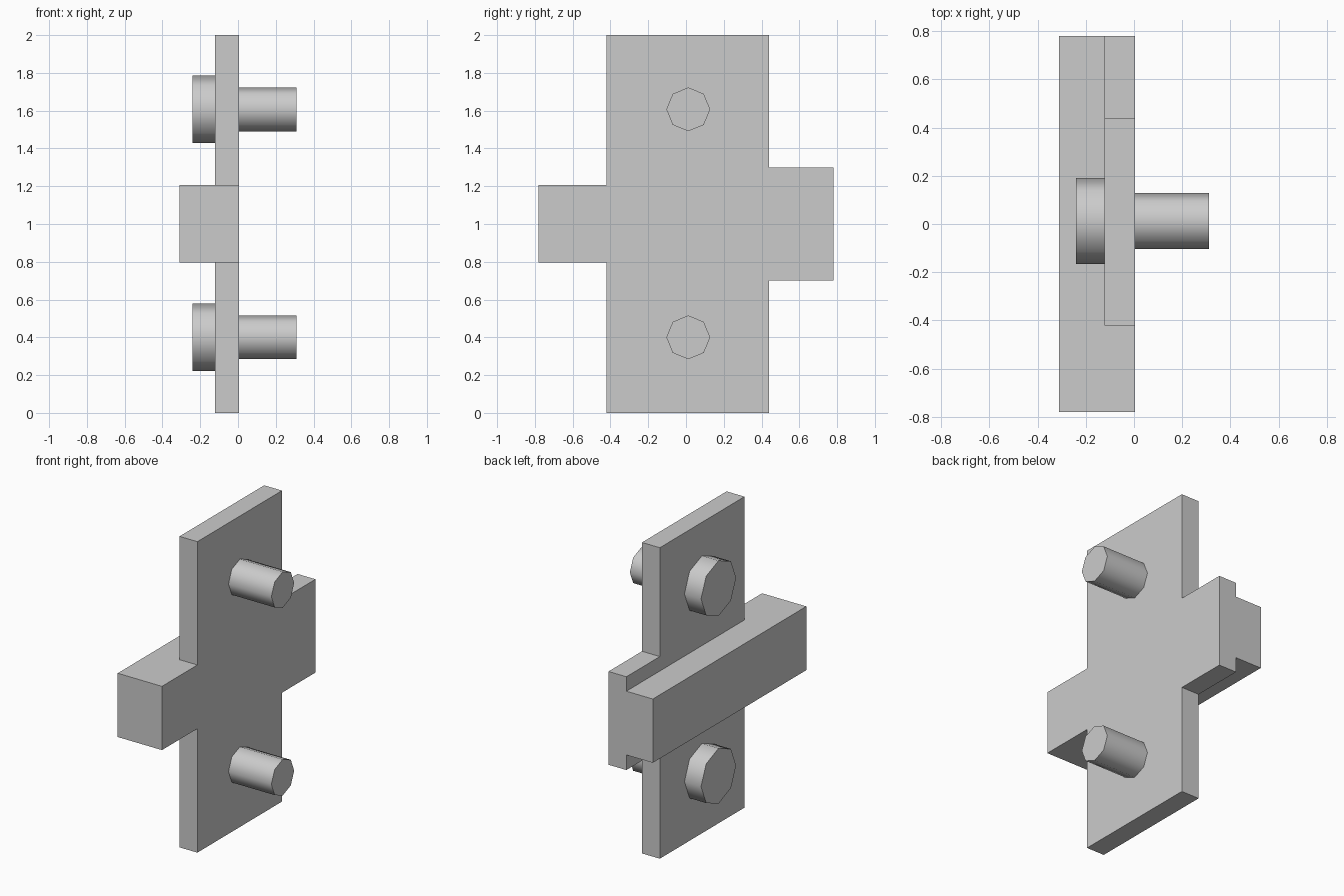
import bpy, bmesh, math
from mathutils import Matrix, Vector

if "Cube" in bpy.data.objects:
    bpy.data.objects.remove(bpy.data.objects["Cube"])

FACE, BACK, RAIL_BACK = 0.005, -0.122, -0.31   # x of the main layers
PIN_Y = 0.012


def finish(name, bm):
    bmesh.ops.recalc_face_normals(bm, faces=bm.faces)
    mesh = bpy.data.meshes.new(name)
    bm.to_mesh(mesh)
    bm.free()
    obj = bpy.data.objects.new(name, mesh)
    bpy.context.collection.objects.link(obj)
    return obj


def extrude(name, points, offset):
    """Extrude a closed flat profile along the offset vector."""
    bm = bmesh.new()
    face = bm.faces.new([bm.verts.new(p) for p in points])
    new = bmesh.ops.extrude_face_region(bm, geom=[face], use_keep_orig=True)["geom"]
    bmesh.ops.translate(bm, vec=Vector(offset),
                        verts=[g for g in new if isinstance(g, bmesh.types.BMVert)])
    return finish(name, bm)


def rod(name, x0, x1, z, radius):
    """Eight-sided, smooth-shaded rod along x with corners on the axes."""
    bm = bmesh.new()
    place = Matrix.Translation(((x0 + x1) / 2, PIN_Y, z)) @ Matrix.Rotation(math.pi / 2, 4, 'Y')
    bmesh.ops.create_cone(bm, cap_ends=True, segments=8, radius1=radius,
                          radius2=radius, depth=x1 - x0, matrix=place)
    for f in bm.faces:
        f.smooth = len(f.verts) == 4
    for e in bm.edges:
        e.smooth = all(f.smooth for f in e.link_faces)
    return finish(name, bm)


# Upright plate with the wide side tab
plate = [(-0.42, 0), (0.44, 0), (0.44, 0.7), (0.78, 0.7), (0.78, 1.3),
         (0.44, 1.3), (0.44, 2), (-0.42, 2)]
extrude("mounting_plate", [(BACK, y, z) for y, z in plate], (FACE - BACK, 0, 0))

# Cross rail, full thickness where it passes the plate's edge
rail = [(RAIL_BACK, -0.78), (FACE, -0.78), (FACE, -0.42), (BACK, -0.42),
        (BACK, 0.78), (RAIL_BACK, 0.78)]
extrude("cross_rail", [(x, y, 0.797) for x, y in rail], (0, 0, 0.41))

# Pins through the plate with wider heads behind
for label, z in (("lower", 0.4), ("upper", 1.607)):
    rod(label + "_pin", -0.18, 0.31, z, 0.116)
    rod(label + "_pin_head", -0.24, BACK + 0.01, z, 0.178)
